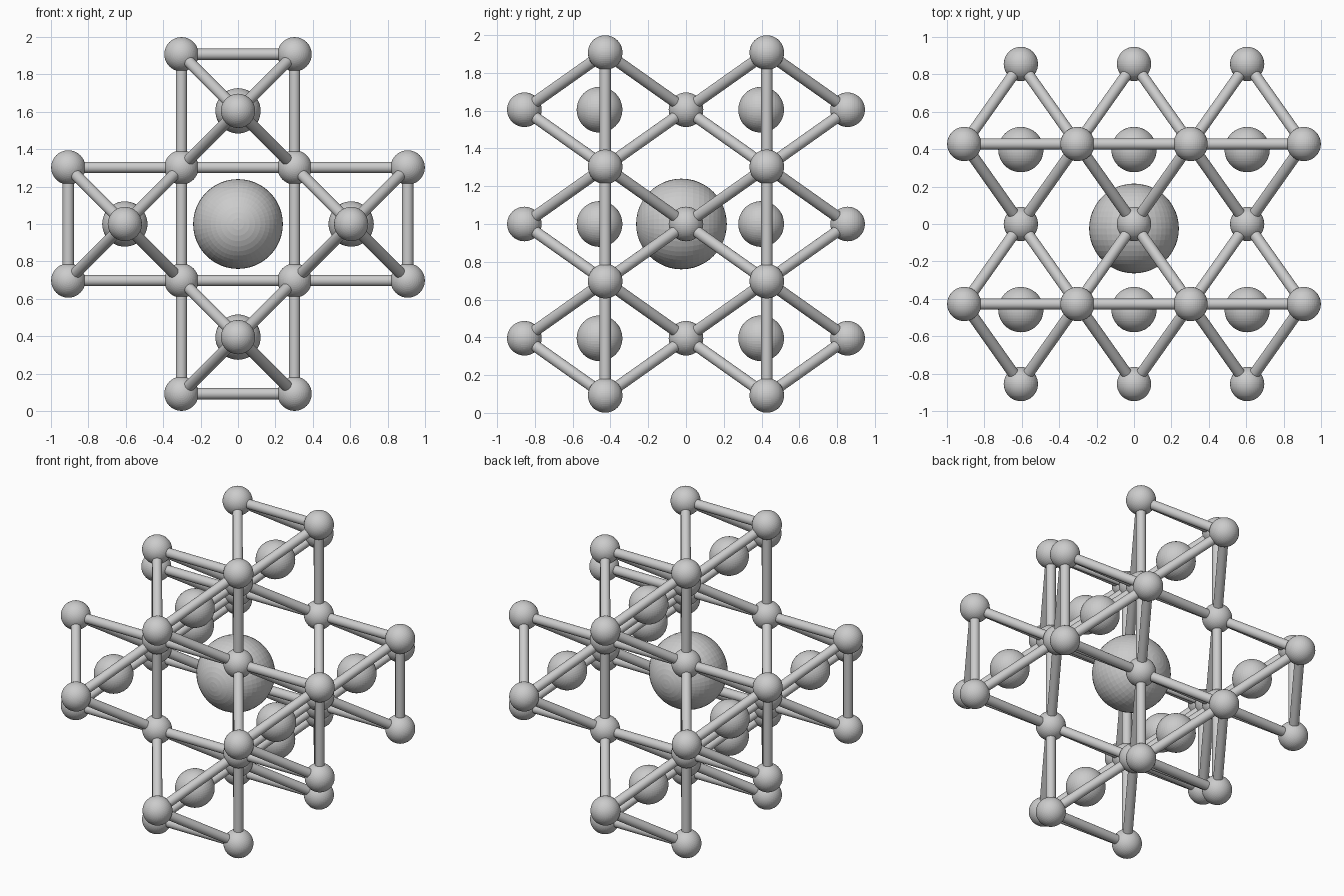
import bpy
from math import pi
from mathutils import Vector

if "Cube" in bpy.data.objects:
    bpy.data.objects.remove(bpy.data.objects["Cube"])

S = 0.605            # side of each octahedron
H = S / 2 ** 0.5     # centre-to-apex distance along y
SHIFT = -0.03        # metal atoms are displaced slightly toward the front
R_CORNER, R_METAL, R_LARGE, R_BOND = 0.0915, 0.121, 0.24, 0.03


def atom_mesh(radius):
    bpy.ops.mesh.primitive_uv_sphere_add(segments=48, ring_count=24, radius=radius,
                                         rotation=(pi / 2, 0, 0))
    obj = bpy.context.object
    bpy.ops.object.transform_apply(location=False, rotation=True, scale=False)
    mesh = obj.data
    bpy.data.objects.remove(obj)
    return mesh


def place(name, mesh, loc):
    obj = bpy.data.objects.new(name, mesh)
    obj.location = loc
    bpy.context.collection.objects.link(obj)
    return obj


def bond(a, b):
    a, b = Vector(a), Vector(b)
    bpy.ops.mesh.primitive_cylinder_add(vertices=32, radius=R_BOND, depth=(b - a).length,
                                        location=(a + b) / 2)
    obj = bpy.context.object
    obj.name = "bond"
    obj.rotation_euler = (b - a).to_track_quat('Z', 'Y').to_euler()
    bpy.ops.object.shade_smooth_by_angle()


corner_mesh, metal_mesh, large_mesh = (atom_mesh(r) for r in (R_CORNER, R_METAL, R_LARGE))

# Eight octahedra: four around the middle, in two layers along y
corners, edges = set(), set()
for cy in (-H, H):
    for cx, cz in ((-S, 1), (S, 1), (0, 1 - S), (0, 1 + S)):
        c = Vector((cx, cy, cz))
        ring = [tuple(round(v, 4) for v in c + Vector((i * S / 2, 0, k * S / 2)))
                for i, k in ((-1, -1), (1, -1), (1, 1), (-1, 1))]
        apexes = [tuple(round(v, 4) + 0.0 for v in c + Vector((0, j * H, 0))) for j in (-1, 1)]
        corners.update(ring + apexes)
        for n, p in enumerate(ring):
            edges.add(frozenset((p, ring[(n + 1) % 4])))
            for q in apexes:
                edges.add(frozenset((p, q)))
        place("metal_atom", metal_mesh, c + Vector((0, SHIFT, 0)))

# Shared corner atoms and the bonds between them
for p in sorted(corners):
    place("corner_atom", corner_mesh, p)
for e in sorted(sorted(e) for e in edges):
    bond(*e)

# Large atom in the central cavity
place("central_atom", large_mesh, (0, -0.024, 1))
